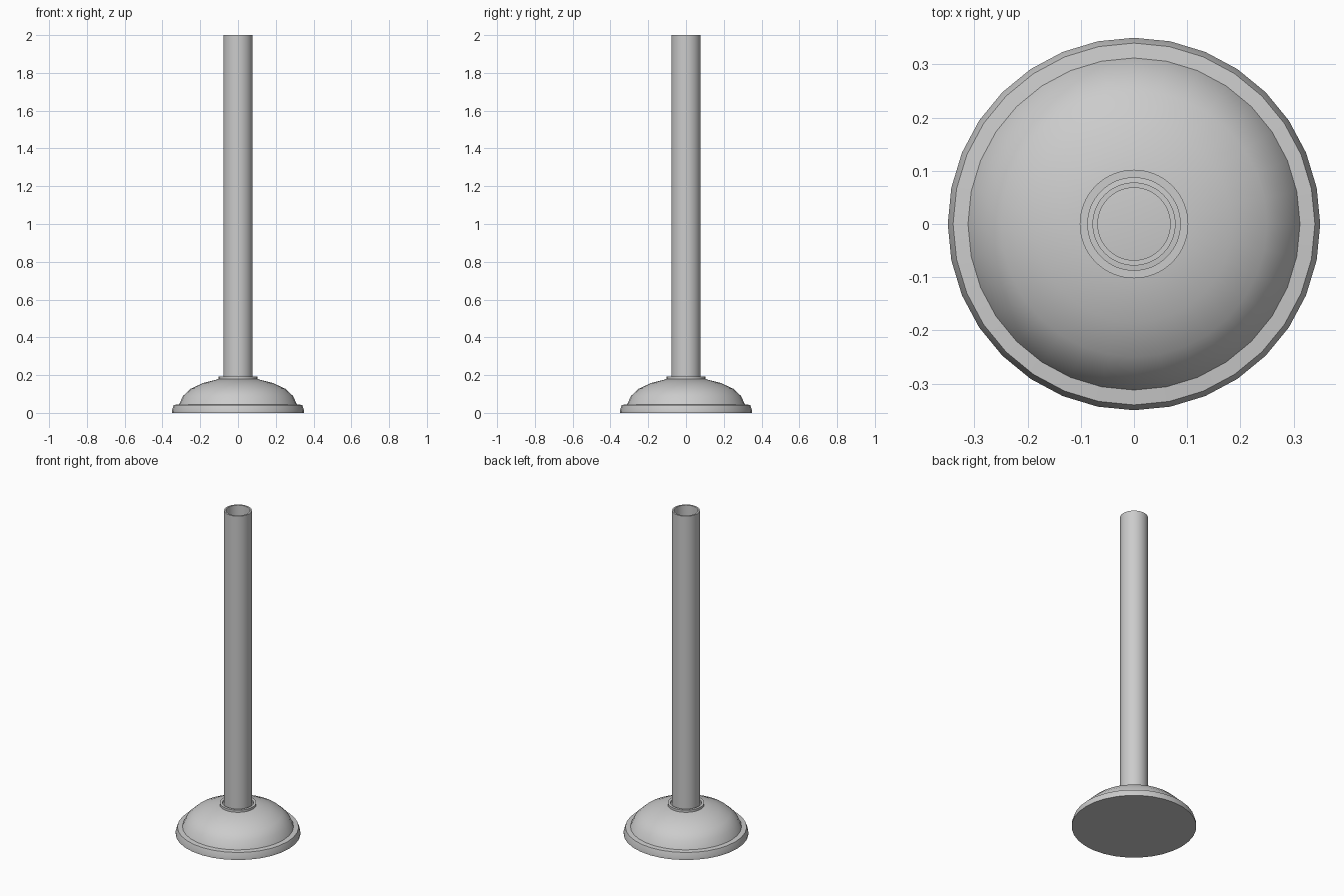
import bpy, bmesh, math

if "Cube" in bpy.data.objects:
    bpy.data.objects.remove(bpy.data.objects["Cube"])


def lathe(name, profile, sides, closed=False):
    """Revolve (radius, z) points about z; open ends on the axis become poles."""
    bm = bmesh.new()
    rings = []
    for r, z in profile:
        if r == 0:
            rings.append([bm.verts.new((0, 0, z))] * sides)
        else:
            rings.append([bm.verts.new((r * math.cos(2 * math.pi * i / sides),
                                        r * math.sin(2 * math.pi * i / sides), z))
                          for i in range(sides)])
    pairs = list(zip(rings, rings[1:]))
    if closed:
        pairs.append((rings[-1], rings[0]))
    for a, b in pairs:
        for i in range(sides):
            j = (i + 1) % sides
            bm.faces.new(dict.fromkeys((a[i], a[j], b[j], b[i])))
    bmesh.ops.recalc_face_normals(bm, faces=bm.faces)
    mesh = bpy.data.meshes.new(name)
    bm.to_mesh(mesh)
    bm.free()
    ob = bpy.data.objects.new(name, mesh)
    bpy.context.collection.objects.link(ob)
    bpy.context.view_layer.objects.active = ob
    ob.select_set(True)
    bpy.ops.object.shade_smooth_by_angle(angle=math.radians(35))
    ob.select_set(False)
    return ob


# Domed foot with a stepped rim
lathe("domed_base", [(0, 0), (0.35, 0), (0.35, 0.012), (0.34, 0.042),
                     (0.312, 0.045), (0.291, 0.09), (0.25, 0.128),
                     (0.185, 0.158), (0.10, 0.18), (0, 0.18)], 32)

# Thin collar around the foot of the pole
lathe("collar", [(0.102, 0.175), (0.102, 0.193), (0.087, 0.193), (0.087, 0.175)],
      64, closed=True)

# Hollow pole, open at the top
lathe("pole", [(0.078, 0.175), (0.078, 2.0), (0.068, 2.0), (0.068, 0.175)],
      64, closed=True)
